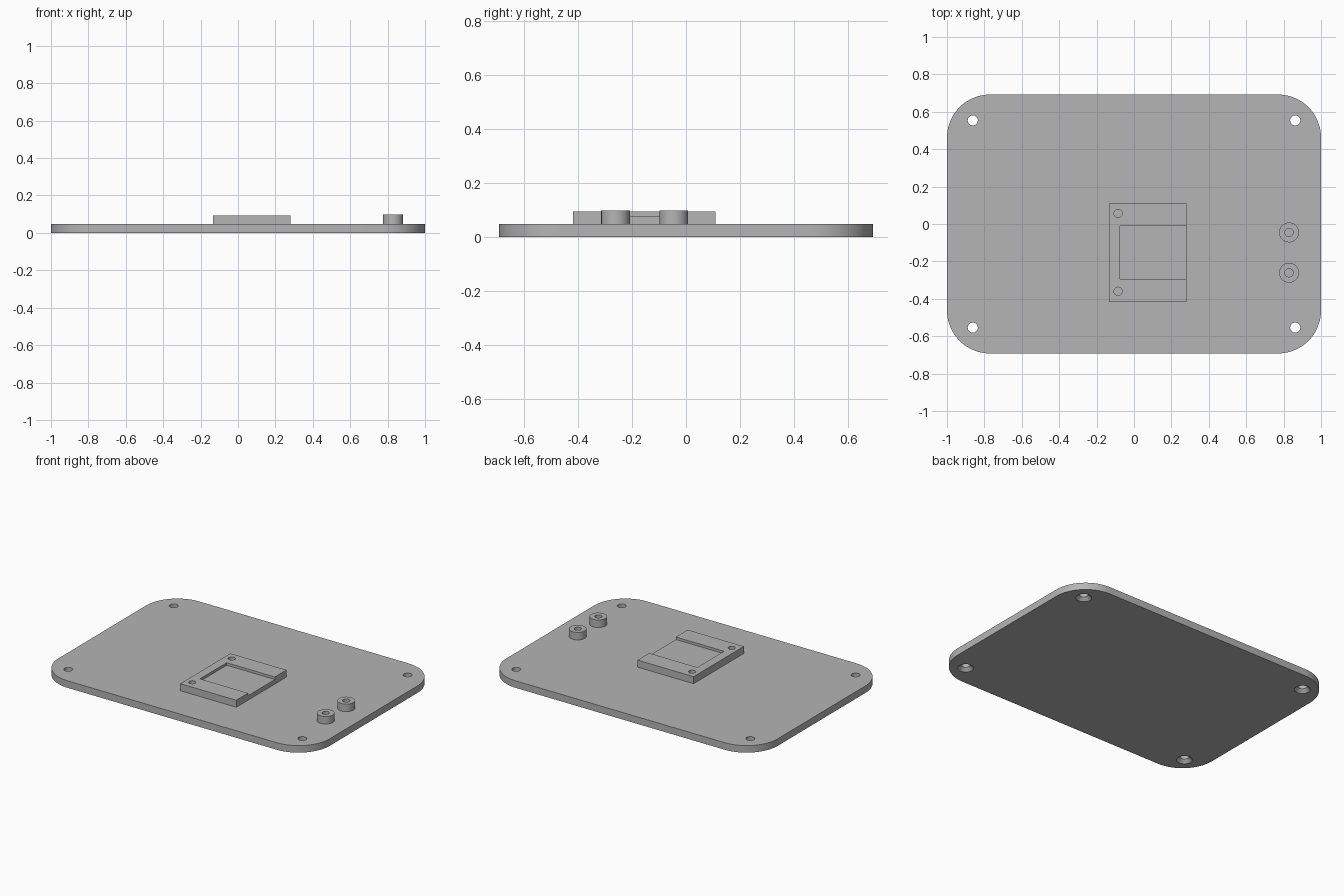
import bpy, bmesh, math

cube = bpy.data.objects.get("Cube")
if cube:
    bpy.data.objects.remove(cube, do_unlink=True)

grey = bpy.data.materials.new("plain_grey")
grey.use_nodes = True
COLOUR = (0.46, 0.46, 0.46, 1)
grey.diffuse_color = COLOUR
grey.node_tree.nodes["Principled BSDF"].inputs["Base Color"].default_value = COLOUR

TOP = 0.047         # plate thickness
BLOCK_TOP = 0.094
BOSS_TOP = 0.097


def finish(name, bm):
    bmesh.ops.recalc_face_normals(bm, faces=bm.faces)
    mesh = bpy.data.meshes.new(name)
    bm.to_mesh(mesh)
    bm.free()
    mesh.materials.append(grey)
    obj = bpy.data.objects.new(name, mesh)
    bpy.context.collection.objects.link(obj)
    return obj


def prism(name, outline, z0, z1):
    bm = bmesh.new()
    face = bm.faces.new([bm.verts.new((x, y, z0)) for x, y in outline])
    side = bmesh.ops.extrude_face_region(bm, geom=[face])["geom"]
    verts = [v for v in side if isinstance(v, bmesh.types.BMVert)]
    bmesh.ops.translate(bm, verts=verts, vec=(0, 0, z1 - z0))
    return finish(name, bm)


def box(name, x0, x1, y0, y1, z0, z1):
    return prism(name, [(x0, y0), (x1, y0), (x1, y1), (x0, y1)], z0, z1)


def turned(name, x, y, profile, sides=48):
    """Closed solid of revolution from (radius, z) rings."""
    bm = bmesh.new()
    rings = []
    for r, z in profile:
        angles = [math.tau * i / sides for i in range(sides)]
        rings.append([bm.verts.new((x + r * math.cos(a), y + r * math.sin(a), z))
                      for a in angles])
    for low, high in zip(rings, rings[1:]):
        for i in range(sides):
            j = (i + 1) % sides
            bm.faces.new((low[i], low[j], high[j], high[i]))
    bm.faces.new(rings[0])
    bm.faces.new(rings[-1])
    return finish(name, bm)


def cut(target, cutter):
    mod = target.modifiers.new("cut", 'BOOLEAN')
    mod.operation = 'DIFFERENCE'
    mod.solver = 'EXACT'
    mod.object = cutter
    bpy.context.view_layer.objects.active = target
    bpy.ops.object.modifier_apply(modifier=mod.name)
    bpy.data.objects.remove(cutter, do_unlink=True)


def smooth(obj):
    bpy.ops.object.select_all(action='DESELECT')
    obj.select_set(True)
    bpy.context.view_layer.objects.active = obj
    bpy.ops.object.shade_smooth_by_angle(angle=math.radians(30))


# Base plate with rounded corners
W, D, R, STEPS = 1.0, 0.692, 0.23, 20
outline = []
for k, (sx, sy) in enumerate([(1, 1), (-1, 1), (-1, -1), (1, -1)]):
    for i in range(STEPS + 1):
        a = math.pi / 2 * (k + i / STEPS)
        outline.append((sx * (W - R) + R * math.cos(a), sy * (D - R) + R * math.sin(a)))
plate = prism("base_plate", outline, 0, TOP)

# Corner screw holes, countersunk from below
for sx in (1, -1):
    for sy in (1, -1):
        cut(plate, turned("screw_cutter", sx * 0.862, sy * 0.554,
                          [(0.048, -0.01), (0.048, 0), (0.027, 0.021), (0.027, 0.1)]))
smooth(plate)

# Raised block with a shallow pocket open on one side
block = box("mounting_block", -0.133, 0.28, -0.418, 0.11, TOP, BLOCK_TOP)
cut(block, box("pocket_cutter", -0.075, 0.4, -0.293, -0.012, 0.077, 0.2))
for y in (0.056, -0.36):
    cut(block, turned("pilot_cutter", -0.085, y, [(0.022, 0.052), (0.022, 0.2)]))
smooth(block)

# Two round bosses with blind holes
for name, y in (("back_boss", -0.045), ("front_boss", -0.261)):
    boss = turned(name, 0.829, y, [(0.053, TOP), (0.053, BOSS_TOP)])
    cut(boss, turned("boss_cutter", 0.829, y, [(0.022, 0.052), (0.022, 0.2)]))
    smooth(boss)
